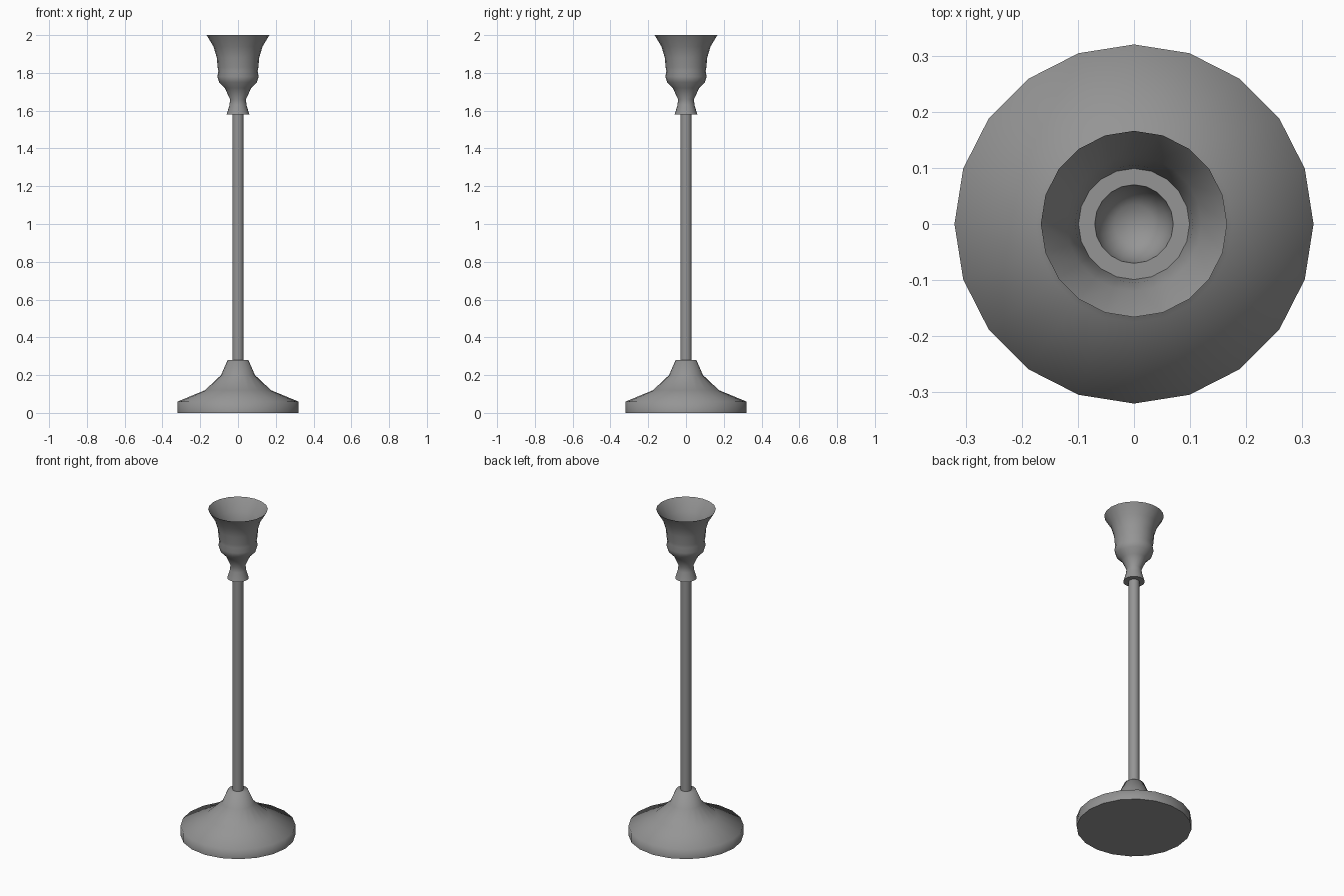
import bpy
import bmesh
import math

cube = bpy.data.objects.get("Cube")
if cube:
    bpy.data.objects.remove(cube)

SIDES = 20

# Single dull metal colour
metal = bpy.data.materials.new("grey_metal")
metal.use_nodes = True
colour = (0.3, 0.3, 0.3, 1)
metal.diffuse_color = colour
metal.node_tree.nodes["Principled BSDF"].inputs["Base Color"].default_value = colour


def lathe(name, profile):
    """Spin a closed (radius, height) profile around the z axis."""
    bm = bmesh.new()
    verts = [bm.verts.new((r, 0, z)) for r, z in profile]
    edges = [bm.edges.new(pair) for pair in zip(verts, verts[1:])]
    bmesh.ops.spin(bm, geom=verts + edges, cent=(0, 0, 0), axis=(0, 0, 1),
                   angle=math.tau, steps=SIDES)
    bmesh.ops.remove_doubles(bm, verts=bm.verts, dist=0.0005)
    bmesh.ops.recalc_face_normals(bm, faces=bm.faces)
    mesh = bpy.data.meshes.new(name)
    bm.to_mesh(mesh)
    bm.free()
    mesh.materials.append(metal)
    obj = bpy.data.objects.new(name, mesh)
    bpy.context.collection.objects.link(obj)
    bpy.ops.object.select_all(action="DESELECT")
    obj.select_set(True)
    bpy.context.view_layer.objects.active = obj
    bpy.ops.object.shade_smooth_by_angle(angle=math.radians(70))
    return obj


# Flared foot
lathe("base", [(0, 0), (0.32, 0), (0.32, 0.06), (0.175, 0.12),
               (0.09, 0.2), (0.055, 0.28), (0, 0.28)])

# Slender straight stem
lathe("stem", [(0, 0.27), (0.03, 0.27), (0.03, 1.6), (0, 1.6)])

# Cup: outside from collar to rim, then flared inside, ledge and socket
outside = [(0, 1.58), (0.06, 1.58), (0.045, 1.63), (0.042, 1.66),
           (0.07, 1.72), (0.1, 1.75), (0.109, 1.78), (0.104, 1.81),
           (0.108, 1.83), (0.112, 1.88), (0.13, 1.94), (0.166, 2)]
inside = [(0.12, 1.93), (0.105, 1.88), (0.099, 1.84), (0.07, 1.84),
          (0.06, 1.79), (0.035, 1.765), (0, 1.76)]
lathe("candle_cup", outside + inside)
